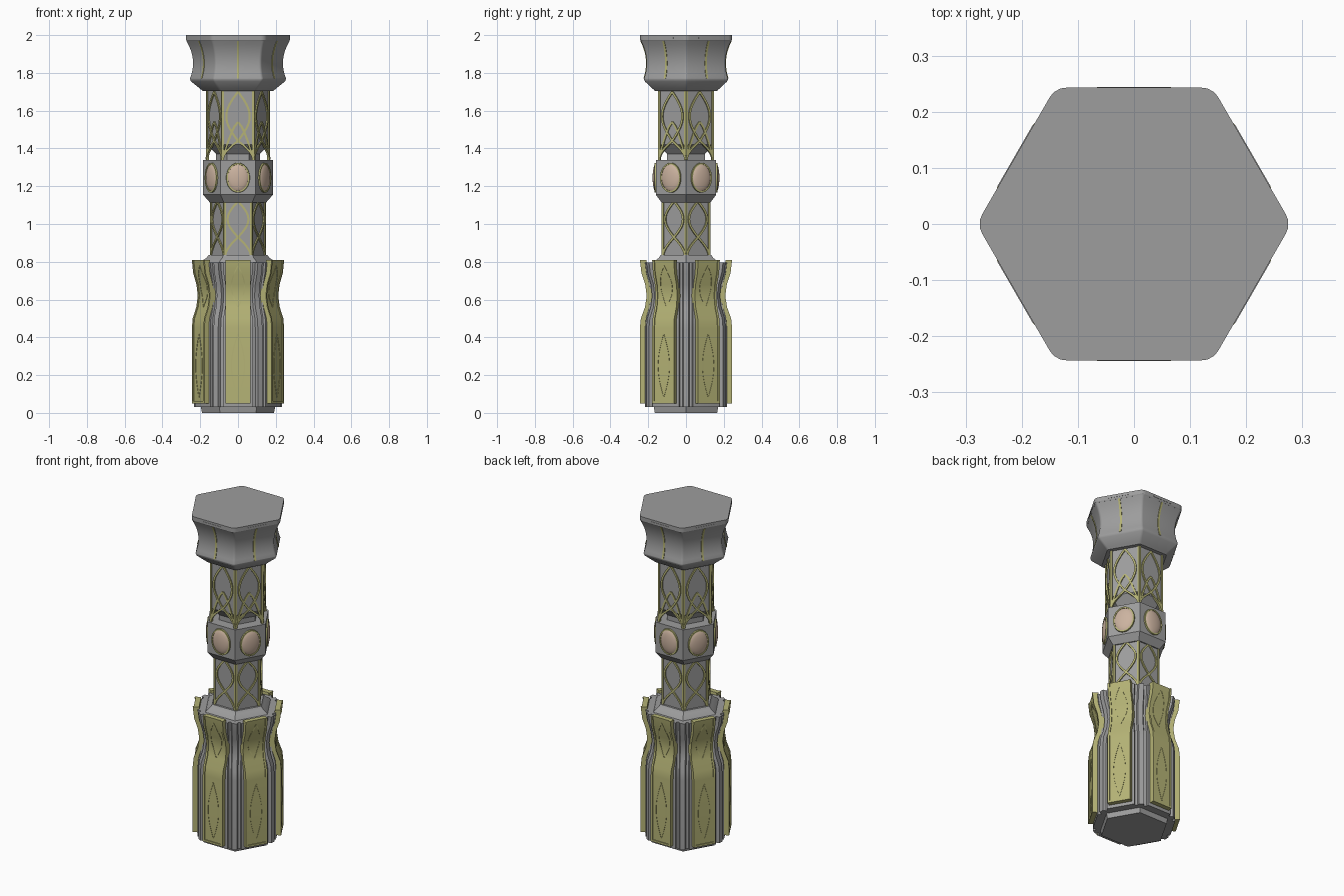
import bpy, bmesh
from math import sin, cos, pi, radians, sqrt
from mathutils import Vector, Matrix

cube = bpy.data.objects.get("Cube")
if cube:
    bpy.data.objects.remove(cube)

COS30 = cos(radians(30))
made = []


def material(name, rgb):
    m = bpy.data.materials.new(name)
    m.use_nodes = True
    m.diffuse_color = (*rgb, 1)
    m.node_tree.nodes["Principled BSDF"].inputs["Base Color"].default_value = (*rgb, 1)
    return m


GREY = material("steel grey", (0.34, 0.34, 0.34))
GOLD = material("pale gold", (0.46, 0.45, 0.18))
TAN = material("warm tan", (0.60, 0.45, 0.35))


def finish(name, bm, mat):
    bmesh.ops.recalc_face_normals(bm, faces=bm.faces[:])
    mesh = bpy.data.meshes.new(name)
    bm.to_mesh(mesh)
    bm.free()
    mesh.materials.append(mat)
    ob = bpy.data.objects.new(name, mesh)
    bpy.context.collection.objects.link(ob)
    made.append(ob)


def skin(bm, rings):
    """Join closed rings of points and cap both ends."""
    rows = [[bm.verts.new(p) for p in ring] for ring in rings]
    n = len(rows[0])
    for lo, hi in zip(rows, rows[1:]):
        for i in range(n):
            j = (i + 1) % n
            bm.faces.new((lo[i], lo[j], hi[j], hi[i]))
    bm.faces.new(rows[0][::-1])
    bm.faces.new(rows[-1])


def side(i):
    """Outward and sideways directions of hexagon face i."""
    a = radians(60 * i - 90)
    return Vector((cos(a), sin(a), 0)), Vector((-sin(a), cos(a), 0))


def hexagon(apothem, cut=0.0):
    r = apothem / COS30
    pts = []
    for i in range(6):
        a = radians(60 * i)
        out, tan = Vector((cos(a), sin(a), 0)), Vector((-sin(a), cos(a), 0))
        if not cut:
            pts.append(out * r)
            continue
        for k in (-1, -0.4, 0.4, 1):
            pts.append(out * (r - cut * (0.25 + 0.25 * k * k)) + tan * cut * COS30 * k)
    return pts


def hex_part(name, profile, cut=0.0):
    """Stack of hexagons from (height, apothem) pairs."""
    bm = bmesh.new()
    skin(bm, [[p + Vector((0, 0, z)) for p in hexagon(a, cut)] for z, a in profile])
    finish(name, bm, GREY)


def ribbons(name, paths, width, depth, mat=GOLD):
    """Flat bars along (sideways, height, apothem) paths, repeated on six faces."""
    bm = bmesh.new()
    for i in range(6):
        out, tan = side(i)
        for path in paths:
            rings = []
            for k, (t, z, a) in enumerate(path):
                p, q = path[max(k - 1, 0)], path[min(k + 1, len(path) - 1)]
                dt, dz = q[0] - p[0], q[1] - p[1]
                length = sqrt(dt * dt + dz * dz)
                cross = (tan * dz - Vector((0, 0, dt))) * (width / 2 / length)
                top = out * a + tan * t + Vector((0, 0, z))
                low = top - out * depth
                rings.append([top - cross, top + cross, low + cross, low - cross])
            skin(bm, rings)
    finish(name, bm, mat)


def interp(table, z):
    for (z0, a0), (z1, a1) in zip(table, table[1:]):
        if z <= z1:
            return a0 + (a1 - a0) * (z - z0) / (z1 - z0)
    return table[-1][1]


# Foot plate and fluted grip body
hex_part("foot_plate", [(0, 0.165), (0.04, 0.172)])
WAIST = [(0.03, 0.243), (0.45, 0.243), (0.50, 0.238), (0.56, 0.216),
         (0.62, 0.207), (0.68, 0.215), (0.74, 0.235), (0.81, 0.243)]
FLUTE = [(-0.045, 0.224), (-0.038, 0.227), (-0.032, 0.214), (-0.019, 0.216), (-0.014, 0.234),
         (0.014, 0.234), (0.019, 0.216), (0.032, 0.214), (0.038, 0.227), (0.045, 0.224)]
bm = bmesh.new()
rings = []
for z, a in WAIST:
    s = a / 0.243
    ring = []
    for i in range(6):
        d = radians(60 * i)
        out, tan = Vector((cos(d), sin(d), 0)), Vector((-sin(d), cos(d), 0))
        ring += [out * r * s + tan * u + Vector((0, 0, min(z, 0.795))) for u, r in FLUTE]
    rings.append(ring)
skin(bm, rings)
finish("grip_body", bm, GREY)
hex_part("grip_shoulder", [(0.78, 0.18), (0.805, 0.165), (0.82, 0.145), (0.835, 0.135)])

# Grip panels with raised rims and a faint lens relief
SPAN = [(max(z, 0.05), a) for z, a in WAIST]
ribbons("grip_panels", [[(0, z, a - 0.004) for z, a in SPAN]], 0.12, 0.03)
rims = [[(s * 0.06, z, a + 0.001) for z, a in SPAN] for s in (-1, 1)]
rims.append([(-0.064, 0.056, 0.244), (0.064, 0.056, 0.244)])
ribbons("panel_rims", rims, 0.012, 0.034)


def lens(z0, z1, amp, apothem, phase=0.0, n=16):
    """Mirrored pair of sine paths; phase counts half waves."""
    pair = []
    for s in (-1, 1):
        path = []
        for k in range(n + 1):
            z = z0 + (z1 - z0) * k / n
            path.append((s * amp * sin(pi * (k / n + phase)), z, apothem(z)))
        pair.append(path)
    return pair


relief = lens(0.08, 0.42, 0.035, lambda z: interp(WAIST, z) - 0.002)
relief += lens(0.56, 0.78, 0.035, lambda z: interp(WAIST, z) - 0.002)
ribbons("panel_relief", relief, 0.006, 0.006)

# Lower column with lattice
hex_part("lower_column", [(0.80, 0.123), (1.13, 0.123)])


def low(z):
    return 0.130


lattice = lens(0.93, 1.12, 0.055, low)
lattice += [[(s * 0.068 * sin(pi / 2 * k / 8), 0.93 - 0.105 * k / 8, 0.130)
             for k in range(9)] for s in (-1, 1)]
ribbons("lower_lattice", lattice, 0.011, 0.012)
ribbons("lower_corner_strips", [[(s * 0.069, 0.82, 0.129), (s * 0.069, 1.12, 0.129)]
                                for s in (-1, 1)], 0.010, 0.012)

# Collar with oval medallions
hex_part("collar", [(1.115, 0.130), (1.155, 0.160), (1.34, 0.160)])
stones, bezels = bmesh.new(), bmesh.new()
for i in range(6):
    out, tan = side(i)
    up = Vector((0, 0, 1))
    frame = Matrix((tan, up, out)).transposed().to_4x4()
    frame.translation = out * 0.160 + up * 1.245
    bmesh.ops.create_uvsphere(stones, u_segments=24, v_segments=12, radius=1,
                              matrix=frame @ Matrix.Diagonal((0.057, 0.073, 0.017, 1)))
    loops = []
    for k in range(32):
        c, s = cos(2 * pi * k / 32), sin(2 * pi * k / 32)
        section = [(-0.005, -0.005), (-0.004, 0.008), (0.004, 0.008), (0.006, -0.005)]
        loops.append([bezels.verts.new(frame @ Vector(((0.058 + r) * c, (0.074 + r) * s, h)))
                      for r, h in section])
    for k in range(32):
        p, q = loops[k], loops[(k + 1) % 32]
        for j in range(4):
            m = (j + 1) % 4
            bezels.faces.new((p[j], p[m], q[m], q[j]))
finish("medallion_stones", stones, TAN)
finish("medallion_bezels", bezels, GOLD)

# Upper column, narrowed above the collar, with lattice
hex_part("upper_column", [(1.33, 0.100), (1.37, 0.100), (1.42, 0.142), (1.72, 0.142)])


def high(z):
    return 0.149


lattice = lens(1.44, 1.70, 0.062, high)
lattice += [[(s * 0.08 * sin(pi / 2 * k / 8), 1.44 - 0.10 * k / 8, 0.149)
             for k in range(9)] for s in (-1, 1)]
lattice += [[(s * 0.08 * (k / 8) ** 0.7, 1.54 - 0.19 * k / 8, 0.148)
             for k in range(9)] for s in (-1, 1)]
ribbons("upper_lattice", lattice, 0.011, 0.012)
ribbons("upper_corner_strips", [[(s * 0.079, 1.34, 0.148), (s * 0.079, 1.71, 0.148)]
                                for s in (-1, 1)], 0.010, 0.012)

# Flared head, thin centre strips and cap
flare = [(1.77 + 0.20 * k / 10, 0.205 + 0.022 * abs(k / 5 - 0.9) ** 2 + 0.008 * k / 10)
         for k in range(11)]
hex_part("head", [(1.705, 0.165), (1.715, 0.175), (1.755, 0.218), (1.768, 0.223)] + flare, 0.010)
ribbons("head_strips", [[(0, z, a + 0.003) for z, a in flare]], 0.012, 0.010)
hex_part("cap", [(1.97, 0.240), (1.975, 0.243), (2.0, 0.243)], 0.020)
ribbons("cap_trim", [[(-0.063, 1.985, 0.2445), (0.063, 1.985, 0.2445)]], 0.006, 0.004, GREY)

# Smooth the curved faces, keep hard edges
bpy.ops.object.select_all(action="DESELECT")
for ob in made:
    ob.select_set(True)
bpy.context.view_layer.objects.active = made[0]
bpy.ops.object.shade_smooth_by_angle(angle=radians(28))
